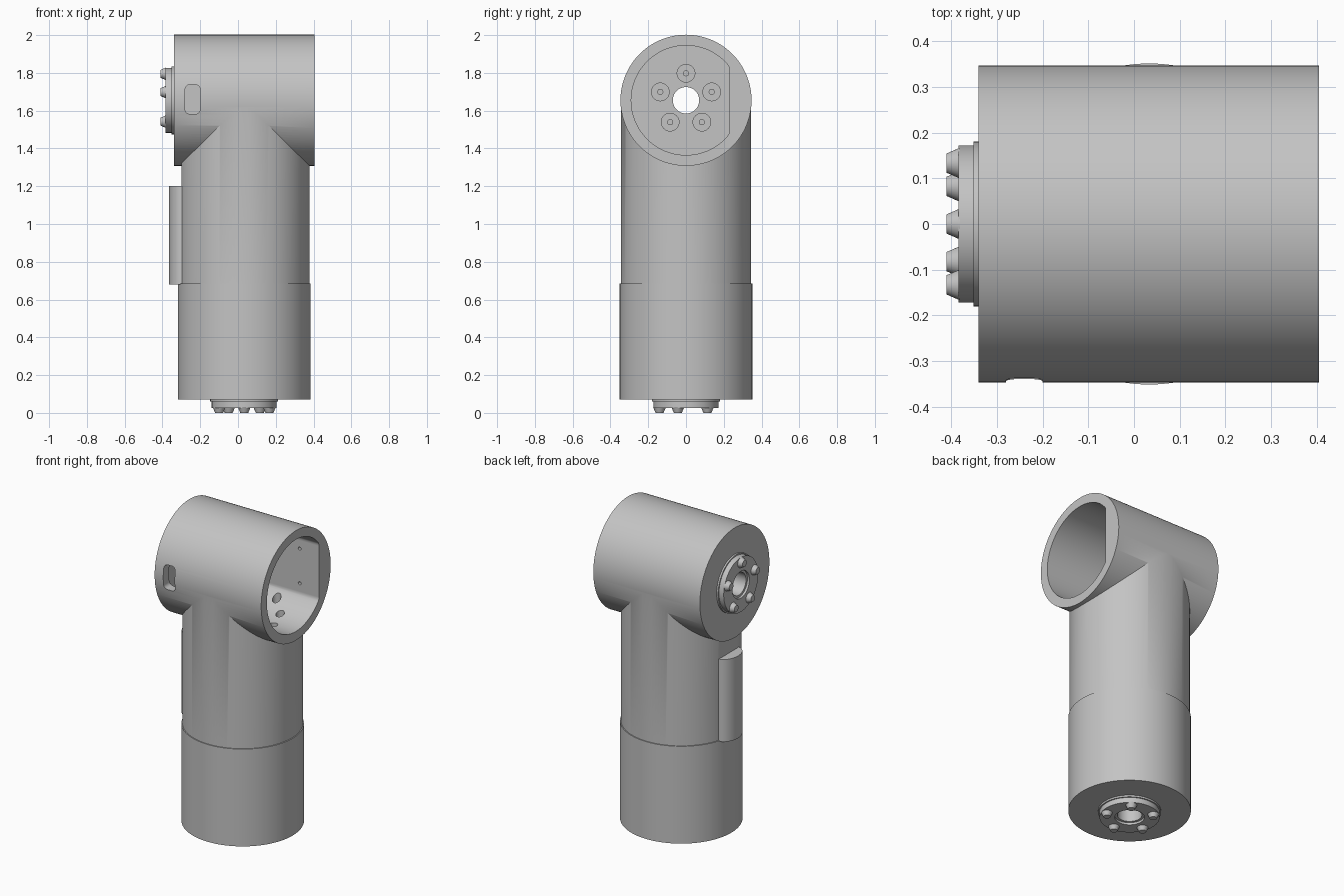
import bpy, bmesh, math
from mathutils import Matrix, Vector

cube = bpy.data.objects.get("Cube")
if cube:
    bpy.data.objects.remove(cube, do_unlink=True)

grey = bpy.data.materials.new("machined_grey")
grey.use_nodes = True
grey.diffuse_color = (0.55, 0.55, 0.55, 1)
grey.node_tree.nodes["Principled BSDF"].inputs["Base Color"].default_value = (0.55, 0.55, 0.55, 1)

AXIS_X = 0.033      # column axis
HEAD_Z = 1.655      # head tube axis
END_X = -0.34       # closed end of the head
WALL_X = -0.29      # inner face of the closed end


def make(name, bm):
    bmesh.ops.recalc_face_normals(bm, faces=bm.faces)
    mesh = bpy.data.meshes.new(name)
    bm.to_mesh(mesh)
    bm.free()
    mesh.materials.append(grey)
    obj = bpy.data.objects.new(name, mesh)
    bpy.context.collection.objects.link(obj)
    return obj


def rod(name, start, end, r, r_end=None, segments=32, adjust=None):
    """Cylinder or cone between two points; adjust may reshape its vertices."""
    start, end = Vector(start), Vector(end)
    span = end - start
    turn = span.to_track_quat('Z', 'Y').to_matrix().to_4x4()
    bm = bmesh.new()
    bmesh.ops.create_cone(bm, cap_ends=True, segments=segments, radius1=r,
                          radius2=r if r_end is None else r_end, depth=span.length,
                          matrix=Matrix.Translation((start + end) / 2) @ turn)
    if adjust:
        for v in bm.verts:
            adjust(v.co)
        bmesh.ops.remove_doubles(bm, verts=bm.verts, dist=1e-5)
    return make(name, bm)


def combine(target, tool, operation):
    mod = target.modifiers.new("cut", 'BOOLEAN')
    mod.operation, mod.solver, mod.object = operation, 'EXACT', tool
    bpy.context.view_layer.objects.active = target
    bpy.ops.object.modifier_apply(modifier=mod.name)
    bpy.data.objects.remove(tool, do_unlink=True)


def cut(target, *args, **kw):
    combine(target, rod("cutter", *args, **kw), 'DIFFERENCE')


def ring(count, radius, first=90):
    for i in range(count):
        a = math.radians(first) + math.tau * i / count
        yield radius * math.cos(a), radius * math.sin(a)


# Head tube joined with the column, which has a narrow flat on its -x side
def column_flat(co):
    co.x = max(co.x, -0.30)


def bore_flat(co):
    co.y = min(co.y, 0.23)


body = rod("head_and_column", (END_X, 0, HEAD_Z), (0.405, 0, HEAD_Z), 0.347, segments=128)
combine(body, rod("column", (AXIS_X, 0, 0.6), (AXIS_X, 0, HEAD_Z), 0.345,
                  segments=128, adjust=column_flat), 'UNION')

# Open bore with one flat side
cut(body, (WALL_X, 0, HEAD_Z), (0.5, 0, HEAD_Z), 0.29, segments=128, adjust=bore_flat)

# Centre hole and counterbored screw seats in the closed end
cut(body, (-0.4, 0, HEAD_Z), (-0.2, 0, HEAD_Z), 0.085, segments=64)
for y, z in ring(5, 0.143):
    cut(body, (WALL_X - 0.02, y, HEAD_Z + z), (-0.25, y, HEAD_Z + z), 0.047)

# Bolt holes in the bore floor and pin holes in the flat
for x, y in ring(12, 0.215):
    cut(body, (AXIS_X + x, y, 1.25), (AXIS_X + x, y, 1.52), 0.025, segments=24)
for dz in (-0.11, 0.11):
    cut(body, (0.27, 0.2, HEAD_Z + dz), (0.27, 0.27, HEAD_Z + dz), 0.01, segments=16)

# Rounded slot in the front of the head
bm = bmesh.new()
bmesh.ops.create_cube(bm, size=1, matrix=Matrix.Translation((-0.24, -0.3, HEAD_Z + 0.005))
                      @ Matrix.Diagonal((0.08, 0.2, 0.155, 1)))
long_edges = [e for e in bm.edges if abs(e.verts[0].co.y - e.verts[1].co.y) > 0.1]
bmesh.ops.bevel(bm, geom=long_edges, offset=0.025, segments=6, profile=0.5, affect='EDGES')
combine(body, make("slot_cutter", bm), 'DIFFERENCE')

# Lower sleeve with a pocket in its underside
sleeve = rod("lower_sleeve", (AXIS_X, 0, 0.07), (AXIS_X, 0, 0.685), 0.351, segments=128)
cut(sleeve, (AXIS_X, 0, 0), (AXIS_X, 0, 0.17), 0.075, segments=64)


# Rounded cable cover on the column flat
def cover_shape(co):
    co.x = -0.295 + (co.x + 0.295) * 0.7


cover = rod("cable_cover", (-0.295, 0, 0.68), (-0.295, 0, 1.2), 0.1,
            segments=48, adjust=cover_shape)


# Output flange: turned ring with five tapered studs
def flange(name, place):
    profile = [(0.07, -0.05), (0.07, 0.03), (0.085, 0.03), (0.085, 0.044), (0.172, 0.044),
               (0.172, 0.011), (0.18, 0.011), (0.18, -0.01), (0.09, -0.01), (0.09, -0.05)]
    bm = bmesh.new()
    verts = [bm.verts.new((r, 0, h)) for r, h in profile]
    edges = [bm.edges.new((verts[i - 1], verts[i])) for i in range(len(verts))]
    bmesh.ops.spin(bm, geom=verts + edges, cent=(0, 0, 0), axis=(0, 0, 1),
                   angle=math.tau, steps=64)
    bmesh.ops.remove_doubles(bm, verts=bm.verts, dist=1e-5)
    made = [make(name, bm)]
    for x, y in ring(5, 0.14):
        made.append(rod(name + "_stud", (x, y, 0.04), (x, y, 0.07), 0.034, 0.021))
    for obj in made:
        obj.matrix_world = place
    return made


def frame(origin, x, y, z):
    return Matrix.Translation(origin) @ Matrix((x, y, z)).transposed().to_4x4()


flange("head_flange", frame((END_X, 0, HEAD_Z), (0, -1, 0), (0, 0, 1), (-1, 0, 0)))
flange("bottom_flange", frame((AXIS_X, 0, 0.07), (1, 0, 0), (0, -1, 0), (0, 0, -1)))

# Small screw heads sitting in the seats
for y, z in ring(5, 0.143):
    rod("screw_head", (WALL_X - 0.025, y, HEAD_Z + z), (WALL_X - 0.01, y, HEAD_Z + z), 0.016)

# Smooth shading with sharp edges kept
bpy.ops.object.select_all(action='DESELECT')
for obj in bpy.context.collection.objects:
    if obj.type == 'MESH' and grey.name in obj.data.materials:
        obj.select_set(True)
        bpy.context.view_layer.objects.active = obj
bpy.ops.object.shade_smooth_by_angle(angle=math.radians(30))
